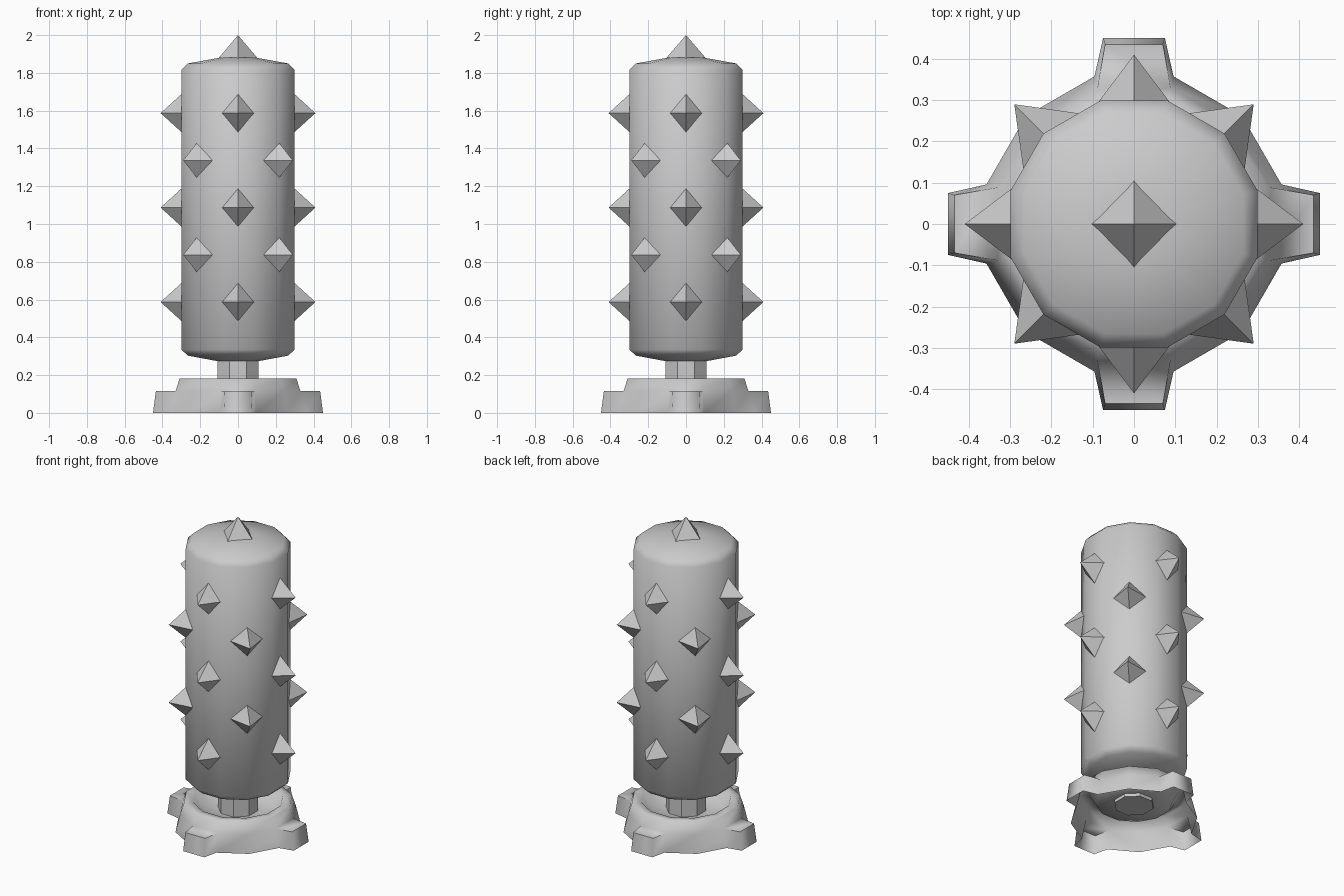
import bpy, bmesh
from math import sin, cos, pi, radians
from mathutils import Matrix, Vector

if "Cube" in bpy.data.objects:
    bpy.data.objects.remove(bpy.data.objects["Cube"])


def finish(bm, name, angle):
    bmesh.ops.recalc_face_normals(bm, faces=bm.faces)
    me = bpy.data.meshes.new(name)
    bm.to_mesh(me)
    bm.free()
    ob = bpy.data.objects.new(name, me)
    bpy.context.collection.objects.link(ob)
    bpy.ops.object.select_all(action='DESELECT')
    ob.select_set(True)
    bpy.context.view_layer.objects.active = ob
    bpy.ops.object.shade_smooth_by_angle(angle=radians(angle))
    return ob


def lathe(profile, sides, cap_start=True, cap_end=True):
    """Rings of (radius, z) bridged together; returns mesh and the bands of faces."""
    bm = bmesh.new()
    rings = []
    for r, z in profile:
        rings.append([bm.verts.new((r * cos((i + .5) * 2 * pi / sides),
                                    r * sin((i + .5) * 2 * pi / sides), z))
                      for i in range(sides)])
    bands = []
    for a, b in zip(rings, rings[1:]):
        bands.append([bm.faces.new((a[i], a[(i + 1) % sides], b[(i + 1) % sides], b[i]))
                      for i in range(sides)])
    if cap_start:
        bm.faces.new(rings[0])
    if cap_end:
        bm.faces.new(rings[-1])
    return bm, bands


# padded body
bm, _ = lathe([(.09, .27), (.275, .303), (.31, .335), (.31, 1.815),
               (.275, 1.85), (.09, 1.882)], 12)
finish(bm, "body", 50)

# neck post
bm, _ = lathe([(.118, .10), (.118, .30)], 8)
finish(bm, "neck", 30)

# base: open shell with a dished top and four feet pulled out of the lower band
bm, bands = lathe([(.37, 0), (.342, .115), (.32, .183), (.265, .183),
                   (.225, .12), (.08, .12)], 12, cap_start=False)
feet = [f for f in bands[0]
        if min(abs(f.calc_center_median().x), abs(f.calc_center_median().y)) < .01]
for f in bmesh.ops.extrude_discrete_faces(bm, faces=feet)['faces']:
    d = f.calc_center_median()
    d = Vector((d.x, d.y, 0)).normalized()
    side = Vector((-d.y, d.x, 0))
    for v in f.verts:
        low = v.co.z < .05
        s = 1 if v.co.dot(side) > 0 else -1
        v.co = d * (.45 if low else .435) + side * s * (.075 if low else .07) \
            + Vector((0, 0, v.co.z))
under = [f for f in bm.faces if all(abs(v.co.z) < 1e-5 for v in f.verts)]
bmesh.ops.delete(bm, geom=under, context='FACES_ONLY')
finish(bm, "base", 80)


def spike(bm, matrix, half_w, half_h, height):
    """Diamond pyramid pointing along local x, apex at the local origin."""
    tip = bm.verts.new(matrix @ Vector((0, 0, 0)))
    c = [bm.verts.new(matrix @ Vector((-height, y, z)))
         for y, z in ((half_w, 0), (0, half_h), (-half_w, 0), (0, -half_h))]
    for i in range(4):
        bm.faces.new((c[i], c[(i + 1) % 4], tip))
    bm.faces.new(c)


# side spikes in staggered rows
bm = bmesh.new()
for row in range(5):
    for k in range(4):
        ang = k * pi / 2 + (pi / 4 if row % 2 else 0)
        m = Matrix.Rotation(ang, 4, 'Z') @ Matrix.Translation((.41, 0, .587 + .25 * row))
        spike(bm, m, .098, .118, .13)
finish(bm, "side_spikes", 50)

# top spike
bm = bmesh.new()
spike(bm, Matrix.Translation((0, 0, 2)) @ Matrix.Rotation(-pi / 2, 4, 'Y'), .112, .11, .13)
finish(bm, "top_spike", 50)
